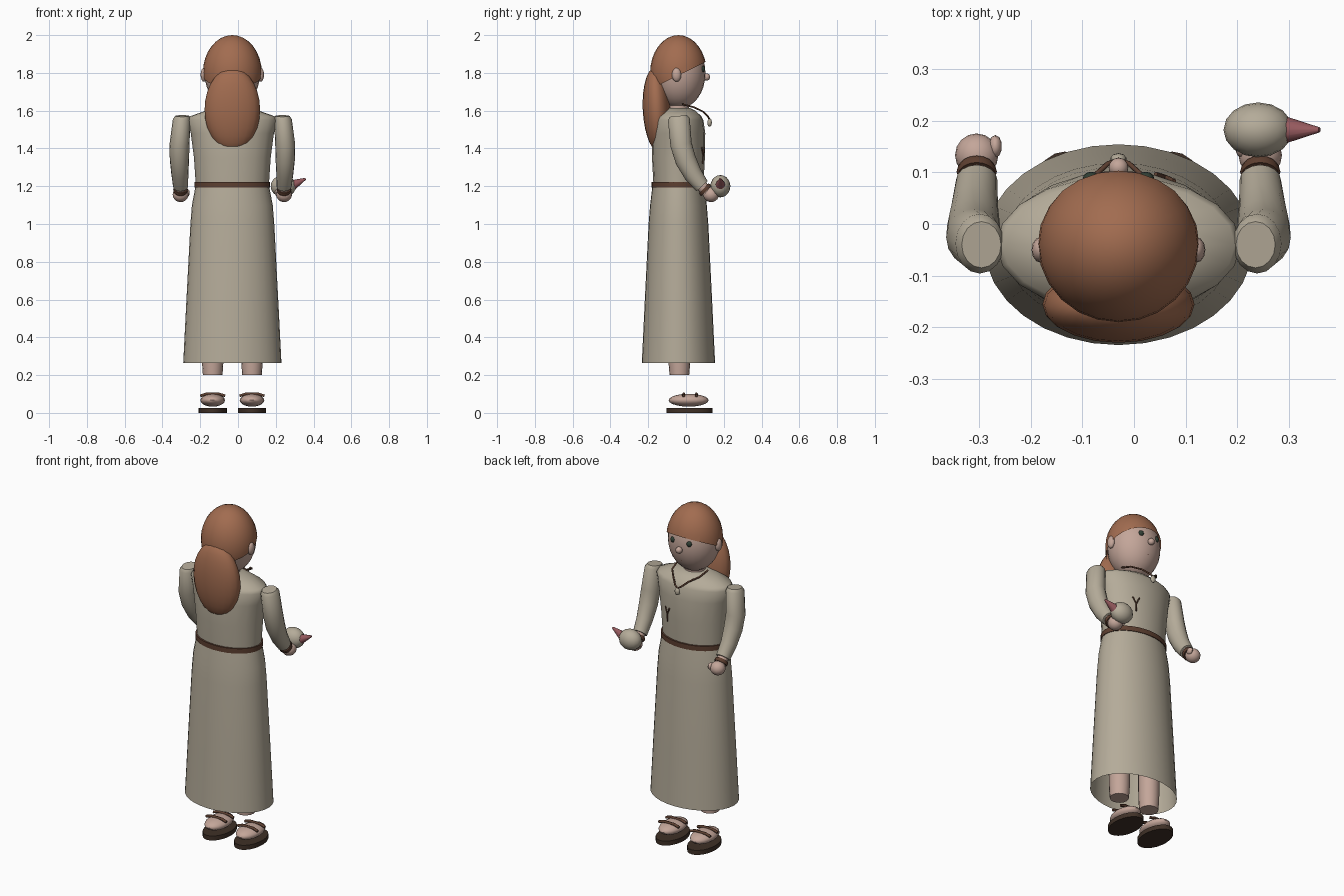
import bpy, bmesh, math
from mathutils import Vector

if "Cube" in bpy.data.objects:
    bpy.data.objects.remove(bpy.data.objects["Cube"])

CX, CY = -0.03, -0.04   # body axis


def mat(name, r, g, b):
    m = bpy.data.materials.new(name)
    m.diffuse_color = (r, g, b, 1)
    m.use_nodes = True
    m.node_tree.nodes["Principled BSDF"].inputs["Base Color"].default_value = m.diffuse_color
    return m


ROBE = mat("cloth", .46, .41, .32)
HAIR = mat("hair", .36, .15, .08)
SKIN = mat("skin", .55, .38, .32)
BROWN = mat("leather", .11, .05, .03)
SOLE = mat("sole", .05, .03, .02)
EYE = mat("eye", .03, .05, .035)
RED = mat("red", .30, .10, .11)


def finish(bm, name, m, angle=45):
    bmesh.ops.recalc_face_normals(bm, faces=bm.faces)
    me = bpy.data.meshes.new(name)
    bm.to_mesh(me)
    bm.free()
    ob = bpy.data.objects.new(name, me)
    bpy.context.collection.objects.link(ob)
    me.materials.append(m)
    for o in bpy.context.selected_objects:
        o.select_set(False)
    bpy.context.view_layer.objects.active = ob
    ob.select_set(True)
    bpy.ops.object.shade_smooth_by_angle(angle=math.radians(angle))
    return ob


def ball(name, c, r, m, seg=16, rings=10, tilt=0, cut=None):
    bm = bmesh.new()
    bmesh.ops.create_uvsphere(bm, u_segments=seg, v_segments=rings, radius=1)
    bmesh.ops.scale(bm, vec=r, verts=bm.verts)
    ob_rot = tilt
    if cut:
        bmesh.ops.bisect_plane(bm, geom=bm.verts[:] + bm.edges[:] + bm.faces[:],
                               plane_co=Vector(cut[0]) - Vector(c), plane_no=cut[1], clear_inner=True)
    ob = finish(bm, name, m)
    ob.location = c
    ob.rotation_euler[0] = ob_rot
    return ob


def loft(name, rings, m, seg=24, cap=(True, True), angle=45):
    """Rings of (centre, rx, ry, tilt about x)."""
    bm = bmesh.new()
    loops = []
    for (c, rx, ry, t) in rings:
        loop = []
        for i in range(seg):
            a = 2 * math.pi * i / seg
            x, y = rx * math.cos(a), ry * math.sin(a)
            loop.append(bm.verts.new((c[0] + x, c[1] + y * math.cos(t), c[2] + y * math.sin(t))))
        loops.append(loop)
    for a, b in zip(loops, loops[1:]):
        for i in range(seg):
            j = (i + 1) % seg
            bm.faces.new((a[i], a[j], b[j], b[i]))
    if cap[0]:
        bm.faces.new(loops[0])
    if cap[1]:
        bm.faces.new(loops[-1])
    return finish(bm, name, m, angle)


def upright(name, rows, m, x=CX, y=CY, **k):
    return loft(name, [((x, y, z), rx, ry, 0) for z, rx, ry in rows], m, **k)


def cord(name, pts, r, m):
    cu = bpy.data.curves.new(name, 'CURVE')
    cu.dimensions = '3D'
    cu.bevel_depth = r
    cu.bevel_resolution = 1
    cu.use_fill_caps = True
    sp = cu.splines.new('POLY')
    sp.points.add(len(pts) - 1)
    for p, co in zip(sp.points, pts):
        p.co = (*co, 1)
    ob = bpy.data.objects.new(name, cu)
    bpy.context.collection.objects.link(ob)
    cu.materials.append(m)
    return ob


# Robe: open skirt, torso and belt
upright("skirt", [(.265, .26, .194), (.6, .243, .178), (1.0, .222, .158), (1.1, .214, .15), (1.2, .195, .138)],
        ROBE, seg=32, cap=(False, True))
upright("torso", [(1.2, .193, .132), (1.35, .203, .14), (1.48, .22, .142), (1.55, .236, .132), (1.57, .225, .122),
                  (1.6, .14, .09), (1.615, .085, .06)], ROBE, seg=20)
upright("belt", [(1.193, .19, .13), (1.193, .2, .143), (1.222, .2, .143), (1.222, .19, .13)], BROWN,
        seg=32, cap=(False, False))
upright("neck", [(1.58, .06, .055), (1.68, .06, .055)], SKIN, seg=16)

# Head, hair and face
ball("head", (CX, -.037, 1.798), (.147, .14, .187), SKIN, 24, 16)
ball("hair_cap", (CX, -.04, 1.8), (.156, .15, .2), HAIR, 24, 16, cut=((0, .103, 1.857), (0, -.49, 1)))
ball("hair_back", (CX, -.155, 1.605), (.147, .074, .222), HAIR, 20, 14, tilt=.05)
ball("nose", (CX, .109, 1.778), (.019, .019, .019), SKIN)
for s in (-1, 1):
    ball("ear", (CX + s * .15, -.05, 1.79), (.018, .025, .037), SKIN, 12, 8)
    ball("eye", (CX + s * .053, .088, 1.82), (.016, .013, .017), EYE, 12, 8)
cord("mouth", [(CX + x, .083 - abs(x) * .3, 1.708 + abs(x) * .25) for x in (-.03, -.015, 0, .015, .03)], .003, BROWN)

# Necklace and chest stitching
half = [(.1, -.02, 1.635), (.09, .045, 1.617), (.05, .09, 1.595), (.02, .117, 1.568)]
cord("necklace", [(CX - x, y, z) for x, y, z in half] + [(CX, .124, 1.555)]
     + [(CX + x, y, z) for x, y, z in half[::-1]], .005, BROWN)
ball("pendant", (CX, .125, 1.537), (.016, .012, .022), ROBE, 10, 8)
cord("stitch_stem", [(.06, .089, 1.32), (.06, .091, 1.37)], .004, BROWN)
for s in (-1, 1):
    cord("stitch_branch", [(.06, .091, 1.365), (.06 + s * .018, .09 - s * .007, 1.405)], .004, BROWN)

for s in (-1, 1):
    # Arms: sleeve, wrist, bracelet, hand and thumb
    def p(x, y, z):
        return (CX + s * x, y, z)
    loft("sleeve", [(p(.265, -.04, 1.572), .038, .045, .1), (p(.268, -.038, 1.555), .047, .058, .1),
                    (p(.28, -.026, 1.42), .053, .057, .2), (p(.28, -.002, 1.34), .051, .056, .45),
                    (p(.278, .036, 1.265), .045, .049, .6), (p(.274, .085, 1.2), .04, .04, .75)], ROBE, seg=16)
    loft("wrist", [(p(.274, .075, 1.21), .03, .03, .8), (p(.274, .12, 1.16), .03, .03, .8)], SKIN, seg=12)
    loft("bracelet", [(p(.274, .094, 1.189), .036, .036, .8), (p(.274, .101, 1.181), .039, .039, .8),
                      (p(.274, .107, 1.174), .036, .036, .8)], BROWN, seg=16)
    ball("hand", p(.274, .133, 1.156), (.042, .042, .04), SKIN)
    ball("thumb", p(.238, .15, 1.165), (.013, .022, .02), SKIN, 10, 8)

    # Legs, feet and sandals
    fx = CX + s * .104
    upright("leg", [(.2, .052, .052), (.26, .056, .057), (.8, .065, .065)], SKIN, x=fx, y=-.035, seg=16)
    ball("foot", (fx, .014, .067), (.065, .106, .034), SKIN, 16, 10)
    upright("sandal_sole", [(.0, .075, .121), (.027, .075, .121)], SOLE, x=fx, y=.019, seg=24)
    for y in (-.012, .055):
        cord("sandal_strap", [(fx + x, y, z) for x, z in ((-.066, .09), (-.035, .1), (.035, .1), (.066, .09))],
             .008, BROWN)

# Held round object with a pointed red end
ball("held_ball", (.24, .182, 1.2), (.067, .053, .059), ROBE)
bm = bmesh.new()
bmesh.ops.create_cone(bm, cap_ends=True, segments=12, radius1=.026, radius2=.005, depth=.072)
tip = finish(bm, "held_tip", RED)
tip.location = (.326, .182, 1.224)
tip.rotation_euler = Vector((.9, 0, .44)).to_track_quat('Z', 'Y').to_euler()
